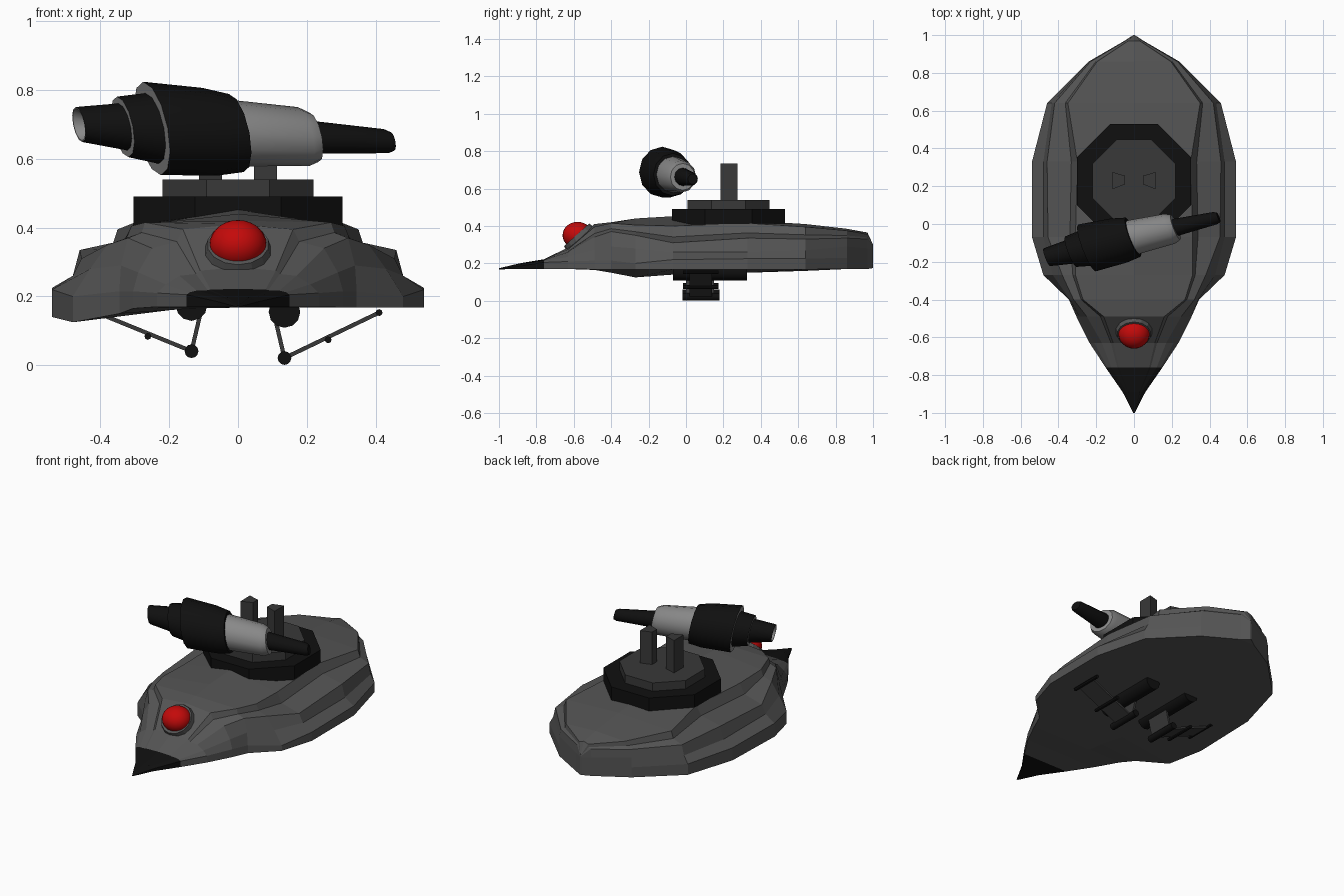
import bpy, bmesh, math
from mathutils import Vector, Matrix

if "Cube" in bpy.data.objects:
    bpy.data.objects.remove(bpy.data.objects["Cube"])


def material(name, r, g=None, b=None):
    m = bpy.data.materials.new(name)
    m.diffuse_color = (r, r if g is None else g, r if b is None else b, 1)
    m.use_nodes = True
    m.node_tree.nodes["Principled BSDF"].inputs["Base Color"].default_value = m.diffuse_color
    return m


HULL = material("hull_grey", 0.09)
DARK = material("near_black", 0.005)
MID = material("dark_grey", 0.04)
LIGHT = material("light_grey", 0.25)
RED = material("red", 0.55, 0.003, 0.003)


def add(name, bm, *mats):
    bmesh.ops.recalc_face_normals(bm, faces=bm.faces)
    me = bpy.data.meshes.new(name)
    bm.to_mesh(me)
    bm.free()
    ob = bpy.data.objects.new(name, me)
    bpy.context.collection.objects.link(ob)
    for m in mats:
        me.materials.append(m)
    return ob


def smooth(ob, angle=40):
    bpy.ops.object.select_all(action='DESELECT')
    ob.select_set(True)
    bpy.context.view_layer.objects.active = ob
    bpy.ops.object.shade_smooth_by_angle(angle=math.radians(angle))


def loft(rings):
    bm = bmesh.new()
    vs = [[bm.verts.new(p) for p in r] for r in rings]
    n = len(vs[0])
    for a, b in zip(vs, vs[1:]):
        for i in range(n):
            j = (i + 1) % n
            bm.faces.new((a[i], a[j], b[j], b[i]))
    bm.faces.new(vs[0])
    bm.faces.new(vs[-1])
    return bm


# Hull stations: y, edge x, bottom z, edge z, step x/z, shoulder x/z, deck x/z, crown z
stations = [
    (-1.0, .004, .168, .17, .003, .171, .002, .172, .001, .173, .174),
    (-.89, .06, .17, .185, .05, .19, .04, .195, .03, .197, .20),
    (-.76, .15, .17, .205, .14, .212, .12, .217, .08, .22, .222),
    (-.63, .235, .17, .21, .21, .235, .17, .26, .11, .275, .285),
    (-.49, .305, .165, .215, .29, .27, .25, .34, .16, .395, .41),
    (-.40, .345, .15, .215, .34, .29, .32, .37, .27, .415, .42),
    (-.27, .48, .125, .20, .43, .28, .38, .35, .31, .405, .44),
    (-.07, .54, .14, .22, .48, .26, .455, .31, .31, .40, .452),
    (.33, .54, .15, .225, .48, .26, .46, .335, .30, .415, .43),
    (.64, .46, .16, .225, .435, .27, .42, .33, .35, .395, .41),
    (.86, .24, .17, .23, .24, .29, .23, .335, .195, .375, .385),
    (.97, .05, .17, .24, .05, .28, .045, .33, .03, .355, .365),
    (1.0, .004, .175, .25, .004, .28, .003, .29, .002, .295, .30),
]
rings = []
for y, xb, za, zb, xc, zc, xd, zd, xf, zf, zg in stations:
    # a notch between shoulder and deck forms the long side step
    notch = (xf + .2 * (xd - xf), zf + .65 * (zd - zf))
    half = [(xb, zb), (xc, zc), (xd, zd), notch, (xf, zf)]
    ring = [(xb, y, max(za, .168))] + [(x, y, z) for x, z in half] + [(0, y, zg)]
    ring += [(-x, y, z) for x, z in reversed(half)]
    # the belly is flat except for its drooping left edge
    ring += [(-xb, y, za), (-.3 * xb, y, max(za, .167))]
    rings.append(ring)
bm = loft(rings)
for f in bm.faces:
    if f.calc_center_median().y < -.76:
        f.material_index = 1
add("hull", bm, HULL, DARK)


# Cylinders and prisms
def prism(name, r1, r2, depth, sides, matrix, mat):
    bm = bmesh.new()
    bmesh.ops.create_cone(bm, cap_ends=True, segments=sides, radius1=r1,
                          radius2=r2, depth=depth, matrix=matrix)
    return add(name, bm, mat)


def along_y(name, x, z, r, y0, y1, sides=12):
    m = Matrix.Translation((x, (y0 + y1) / 2, z)) @ Matrix.Rotation(math.pi / 2, 4, 'X')
    smooth(prism(name, r, r, y1 - y0, sides, m, DARK))


# Octagonal turret base
eighth = Matrix.Rotation(math.pi / 8, 4, 'Z')
k = 1 / math.cos(math.pi / 8)
prism("turret_base", .303 * k, .303 * k, .10, 8, Matrix.Translation((0, .227, .44)) @ eighth, DARK)
prism("turret_plate", .22 * k, .22 * k, .06, 8, Matrix.Translation((0, .227, .51)) @ eighth, MID)

# Turret posts with tapered section
for s, side in ((-1, "left"), (1, "right")):
    sec = [(.113, .275), (.113, .185), (.047, .21), (.047, .255)]
    add("turret_post_" + side,
        loft([[(s * x, y, z) for x, y in sec] for z in (.53, .735)]), MID)


# Cannon sections, lofted around a slanted axis as (x, radius) steps
def barrel(name, steps, mat, sides=12):
    u, w = Vector((-.36, .97, 0)), Vector((-.2, 0, 1.06))
    rings = []
    for x, r in steps:
        t = (x + .47) / .925
        c = Vector((x, -.178 + .215 * t, .70 - .05 * t))
        rings.append([c + r * (math.cos(a) * u + math.sin(a) * w)
                      for a in (2 * math.pi * i / sides for i in range(sides))])
    bm = loft(rings)
    bmesh.ops.recalc_face_normals(bm, faces=bm.faces)
    bm.normal_update()
    # pale rims on the faces that look towards the muzzle
    for f in bm.faces:
        if f.normal.x < -.8:
            f.material_index = 1
    if name == "cannon_muzzle":  # pale inside of the bore
        bm.faces.ensure_lookup_table()
        for f in bm.faces[:sides]:
            f.material_index = 1
    smooth(add(name, bm, mat, LIGHT), 35)


barrel("cannon_muzzle", [(-.40, .025), (-.462, .044), (-.462, .048), (-.33, .065)], DARK)
barrel("cannon_collar", [(-.335, .06), (-.335, .083), (-.20, .105)], DARK)
barrel("cannon_drum", [(-.25, .08), (-.25, .128), (-.08, .120), (-.005, .107)], DARK)
barrel("cannon_body", [(-.04, .093), (.19, .081), (.22, .068)], LIGHT)
barrel("cannon_tail", [(.19, .047), (.43, .033), (.448, .026)], DARK)

# Red nose dome in its collar
tilt = Matrix.Rotation(math.radians(42), 4, 'X')
prism("dome_collar", .105, .09, .06, 14, Matrix.Translation((0, -.565, .33)) @ tilt, HULL)
bm = bmesh.new()
bmesh.ops.create_uvsphere(bm, u_segments=24, v_segments=14, radius=1,
                          matrix=Matrix.Translation((0, -.58, .35)) @ Matrix.Diagonal((.083, .08, .072, 1)))
smooth(add("nose_dome", bm, RED), 60)


# Landing gear: rollers joined by flat struts
def strut(name, p, q, y0, y1, t=.012):
    p, q = Vector(p), Vector(q)
    d = (q - p).normalized() * t / 2
    n = Vector((-d.y, d.x))
    sec = [p + n, q + n, q - n, p - n]
    add(name, loft([[(v.x, y, v.y) for v in sec] for y in (y0, y1)]), MID)


for s, side, dz in ((-1, "left", .02), (1, "right", 0)):
    top, foot = (s * .107, .14 + dz), (s * .135, .021 + dz)
    knee, end = (s * .262, .074 + dz * .5), (s * .41, .153)
    along_y("gear_cylinder_" + side, s * .135, .155 + dz, .046, -.07, .325)
    strut("gear_upper_strut_" + side, top, foot, 0, .15)
    strut("gear_lower_strut_" + side, foot, end, .02, .14)
    along_y("gear_foot_roller_" + side, *foot, .02, -.02, .18)
    along_y("gear_knee_pin_" + side, *knee, .01, -.015, .175, 8)
    along_y("gear_outer_pin_" + side, *end, .01, -.015, .175, 8)
